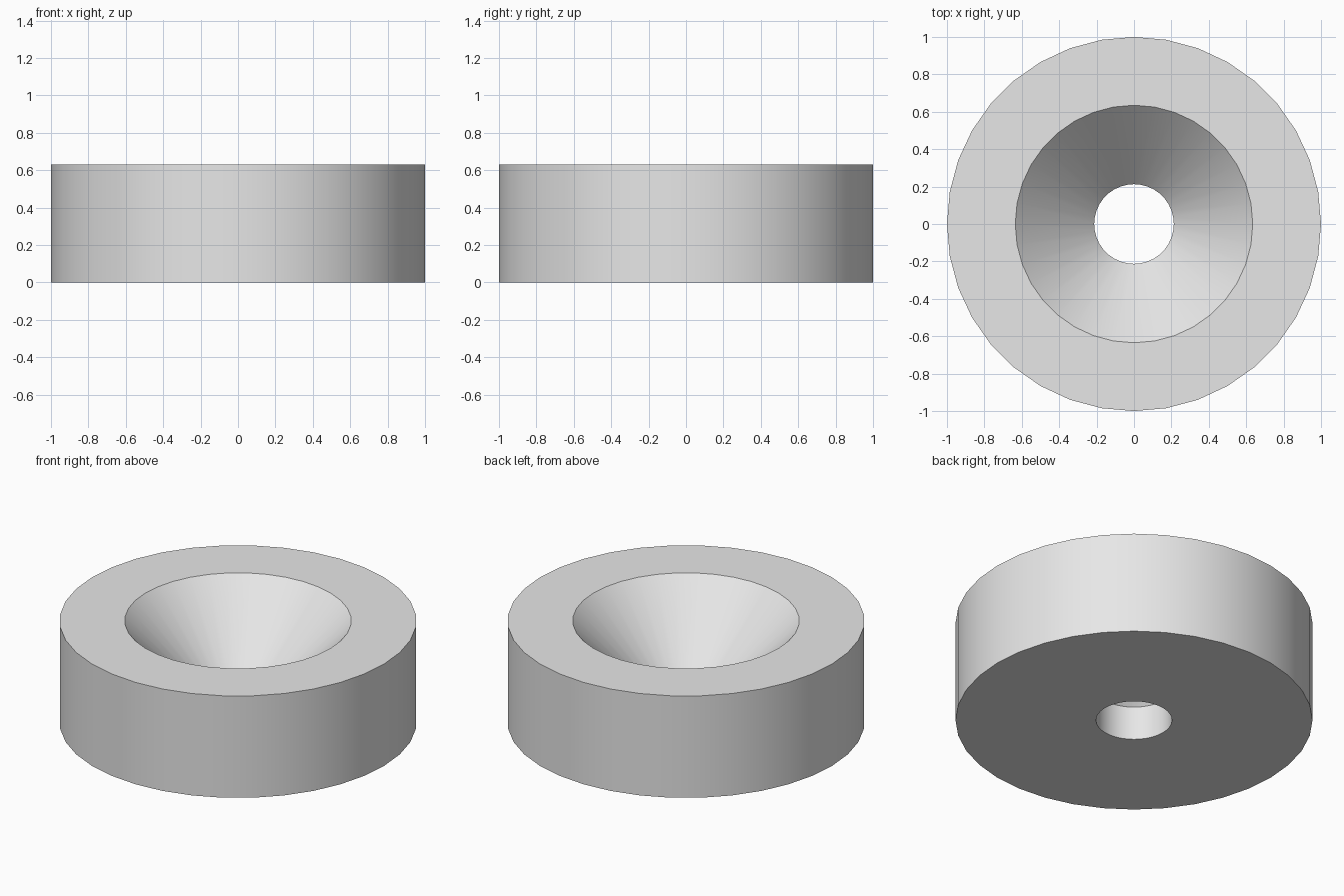
import bpy
import bmesh
import math

cube = bpy.data.objects.get("Cube")
if cube:
    bpy.data.objects.remove(cube, do_unlink=True)

SIDES = 36
HEIGHT = 0.63
OUTER_R = 1.0
SINK_R = 0.635
HOLE_R = 0.213
SINK_BOTTOM = HEIGHT - (SINK_R - HOLE_R)  # right-angled countersink

# Plain grey
grey = bpy.data.materials.new("light_grey")
grey.use_nodes = True
colour = (0.8, 0.8, 0.8, 1)
grey.diffuse_color = colour
grey.node_tree.nodes["Principled BSDF"].inputs["Base Color"].default_value = colour

# Closed cross-section: outer wall, top ring, countersink, straight hole
profile = [(OUTER_R, 0), (OUTER_R, HEIGHT), (SINK_R, HEIGHT),
           (HOLE_R, SINK_BOTTOM), (HOLE_R, 0)]

# Revolve the section around z
bm = bmesh.new()
verts = [bm.verts.new((r, 0, z)) for r, z in profile]
edges = [bm.edges.new((v, verts[(i + 1) % len(verts)])) for i, v in enumerate(verts)]
bmesh.ops.spin(bm, geom=verts + edges, cent=(0, 0, 0), axis=(0, 0, 1),
               angle=math.tau, steps=SIDES, use_duplicate=False)
bmesh.ops.remove_doubles(bm, verts=bm.verts[:], dist=0.0001)
bmesh.ops.recalc_face_normals(bm, faces=bm.faces[:])
mesh = bpy.data.meshes.new("countersunk_washer")
bm.to_mesh(mesh)
bm.free()
mesh.materials.append(grey)

washer = bpy.data.objects.new("countersunk_washer", mesh)
bpy.context.collection.objects.link(washer)

# Smooth walls with sharp rims
bpy.ops.object.select_all(action="DESELECT")
washer.select_set(True)
bpy.context.view_layer.objects.active = washer
bpy.ops.object.shade_smooth_by_angle(angle=math.radians(30))
